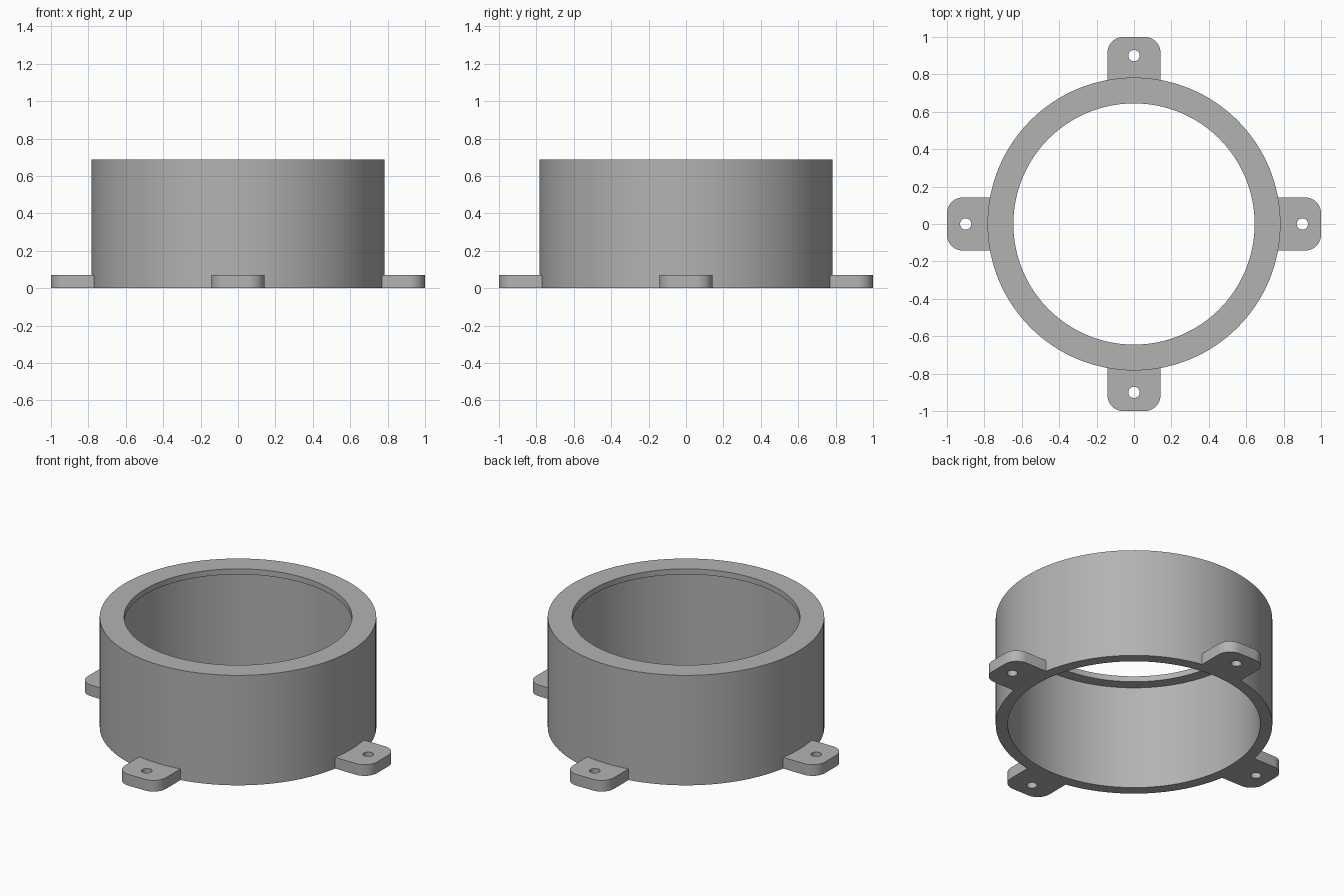
import bpy
import bmesh
from math import sin, cos, asin, pi, radians
from mathutils import Matrix

SEGMENTS = 128
OUTER_R, BORE_R, LIP_R = 0.783, 0.715, 0.645
HEIGHT, LIP_T = 0.687, 0.035
TAB_T, TAB_HALF, TAB_END, CORNER = 0.07, 0.142, 1.0, 0.085
HOLE_AT, HOLE_R = 0.9, 0.03

cube = bpy.data.objects.get("Cube")
if cube:
    bpy.data.objects.remove(cube, do_unlink=True)

grey = bpy.data.materials.new("plain grey")
grey.use_nodes = True
colour = (0.45, 0.45, 0.45, 1)
grey.diffuse_color = colour
grey.node_tree.nodes["Principled BSDF"].inputs["Base Color"].default_value = colour


def add_object(name, mesh):
    obj = bpy.data.objects.new(name, mesh)
    bpy.context.collection.objects.link(obj)
    return obj


def finish_mesh(bm, name):
    bmesh.ops.recalc_face_normals(bm, faces=bm.faces)
    mesh = bpy.data.meshes.new(name)
    bm.to_mesh(mesh)
    bm.free()
    mesh.materials.append(grey)
    return mesh


def smooth(obj):
    bpy.ops.object.select_all(action="DESELECT")
    obj.select_set(True)
    bpy.context.view_layer.objects.active = obj
    bpy.ops.object.shade_smooth_by_angle(angle=radians(30))


def arc(cx, cy, r, start, end, steps):
    angles = [start + (end - start) * i / steps for i in range(steps + 1)]
    return [(cx + r * cos(a), cy + r * sin(a)) for a in angles]


# Round housing: a closed wall profile with an inward lip at the top
profile = [(OUTER_R, 0), (OUTER_R, HEIGHT), (LIP_R, HEIGHT),
           (LIP_R, HEIGHT - LIP_T), (BORE_R, HEIGHT - LIP_T), (BORE_R, 0)]
bm = bmesh.new()
rings = []
for r, z in profile:
    rings.append([bm.verts.new((x, y, z))
                  for x, y in arc(0, 0, r, 0, 2 * pi, SEGMENTS)[:-1]])
for a, b in zip(rings, rings[1:] + rings[:1]):
    for i in range(SEGMENTS):
        j = (i + 1) % SEGMENTS
        bm.faces.new((a[i], a[j], b[j], b[i]))
smooth(add_object("housing_ring", finish_mesh(bm, "housing_ring")))

# Mounting tab: rounded outer corners, curved root just inside the wall, bolt hole
root_r = OUTER_R - 0.005
root_angle = asin(TAB_HALF / root_r)
cx, cy = TAB_END - CORNER, TAB_HALF - CORNER
outline = (arc(cx, -cy, CORNER, -pi / 2, 0, 10)
           + arc(cx, cy, CORNER, 0, pi / 2, 10)
           + arc(0, 0, root_r, root_angle, -root_angle, 8))
hole = arc(HOLE_AT, 0, HOLE_R, 0, 2 * pi, 32)[:-1]

bm = bmesh.new()
edges = []
for loop in (outline, hole):
    verts = [bm.verts.new((x, y, 0)) for x, y in loop]
    edges += [bm.edges.new((v, w)) for v, w in zip(verts, verts[1:] + verts[:1])]
bmesh.ops.triangle_fill(bm, edges=edges, use_beauty=True)
extruded = bmesh.ops.extrude_face_region(bm, geom=bm.faces[:], use_keep_orig=True)
top = [g for g in extruded["geom"] if isinstance(g, bmesh.types.BMVert)]
bmesh.ops.translate(bm, verts=top, vec=(0, 0, TAB_T))
tab_mesh = finish_mesh(bm, "mounting_tab")

for i, side in enumerate(("left", "back", "right", "front")):
    tab = add_object(side + "_tab", tab_mesh)
    tab.matrix_world = Matrix.Rotation(i * pi / 2, 4, "Z")
    if i == 0:
        smooth(tab)
